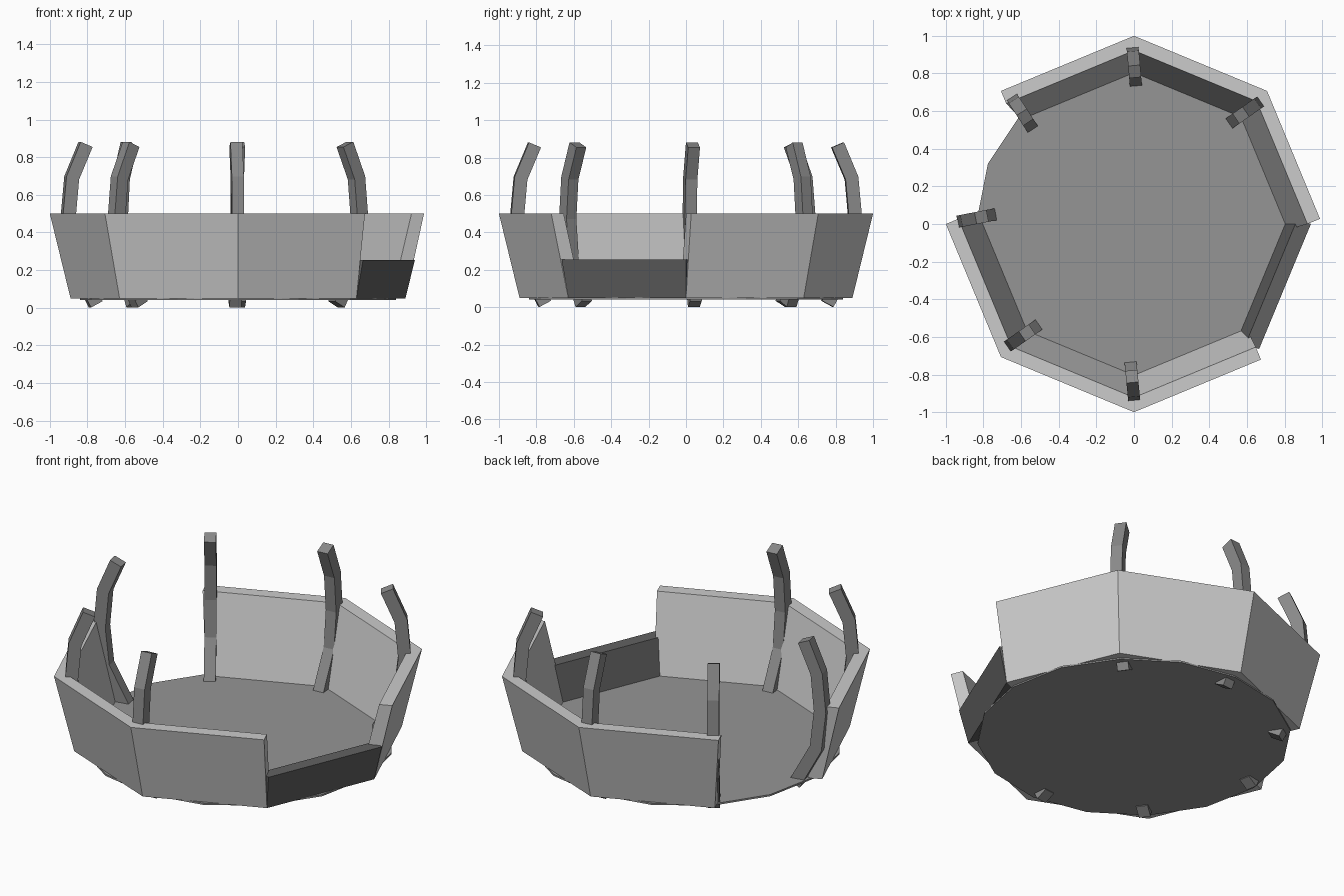
import bpy, bmesh, math
from mathutils import Vector, Matrix

if "Cube" in bpy.data.objects:
    bpy.data.objects.remove(bpy.data.objects["Cube"])


def material(name, v):
    m = bpy.data.materials.new(name)
    m.diffuse_color = (v, v, v, 1)
    m.use_nodes = True
    m.node_tree.nodes["Principled BSDF"].inputs["Base Color"].default_value = m.diffuse_color
    return m


dark = material("dark_grey", 0.12)
mid = material("mid_grey", 0.25)
floor_grey = material("floor_grey", 0.3)


def loft(name, rings, mat=None):
    """Skin a row of equal quads and cap both ends."""
    bm = bmesh.new()
    vs = [[bm.verts.new(p) for p in r] for r in rings]
    for a, b in zip(vs, vs[1:]):
        for i in range(4):
            j = (i + 1) % 4
            bm.faces.new((a[i], a[j], b[j], b[i]))
    bm.faces.new(vs[0])
    bm.faces.new(vs[-1])
    bmesh.ops.recalc_face_normals(bm, faces=bm.faces)
    me = bpy.data.meshes.new(name)
    bm.to_mesh(me)
    bm.free()
    ob = bpy.data.objects.new(name, me)
    bpy.context.collection.objects.link(ob)
    if mat:
        me.materials.append(mat)
    return ob


def polar(r, deg, z):
    a = math.radians(deg)
    return Vector((r * math.cos(a), r * math.sin(a), z))


def wall(name, deg, top_z, trim0=0, trim1=0, mat=None):
    """Leaning wall panel between octagon corners deg and deg + 45."""
    inward = -polar(1, deg + 22.5, 0)
    rings = []
    for z in (0.05, top_z):
        t = (z - 0.05) / 0.45
        r = 0.89 + 0.11 * t
        a, b = polar(r, deg, z), polar(r, deg + 45, z)
        d = (b - a).normalized()
        a, b = a + d * trim0 * t, b - d * trim1 * t
        off = inward * (0.08 - 0.008 * t)
        rings.append((a, b, b + off, a + off))
    return loft(name, rings, mat)


# Tall walls, with one side left open and one side low and dark
wall("wall_right_back", 0, 0.5, trim0=0.03)
wall("wall_back_right", 45, 0.5)
wall("wall_back_left", 90, 0.5)
wall("wall_left_front", 180, 0.5)
wall("wall_front_left", 225, 0.5)
wall("wall_front_right", 270, 0.5, trim1=0.035)
wall("low_wall", 315, 0.255, mat=dark)

# Sixteen-sided floor
bpy.ops.mesh.primitive_cylinder_add(vertices=16, radius=0.84, depth=0.01,
                                    location=(0, 0, 0.047))
floor = bpy.context.object
floor.name = "floor"
floor.rotation_euler.z = math.radians(22.5)
floor.data.materials.append(floor_grey)

# Bent ribs: radius and height along the centre line
path = [(0.755, 0.018), (0.88, 0.25), (0.905, 0.47), (0.885, 0.69), (0.81, 0.868)]


def rib(name, deg, twist):
    turn = (Matrix.Rotation(math.radians(deg), 4, 'Z')
            @ Matrix.Translation((0.85, 0, 0))
            @ Matrix.Rotation(math.radians(twist), 4, 'Z')
            @ Matrix.Translation((-0.85, 0, 0)))
    rings = []
    for i, (r, z) in enumerate(path):
        p, q = path[max(i - 1, 0)], path[min(i + 1, len(path) - 1)]
        t = Vector((q[0] - p[0], 0, q[1] - p[1])).normalized()
        n = Vector((t.z, 0, -t.x)) * 0.035
        w = Vector((0, 0.032, 0))
        c = Vector((r, 0, z))
        rings.append([turn @ v for v in (c + n + w, c + n - w, c - n - w, c - n + w)])
    loft(name, rings, mid)


ribs = [("right_back", 45, -10), ("back", 90, 5), ("left_back", 135, -12),
        ("left", 178, 13), ("left_front", 225, -10), ("front", 269.5, 6)]
for side, deg, twist in ribs:
    rib("rib_" + side, deg, twist)
